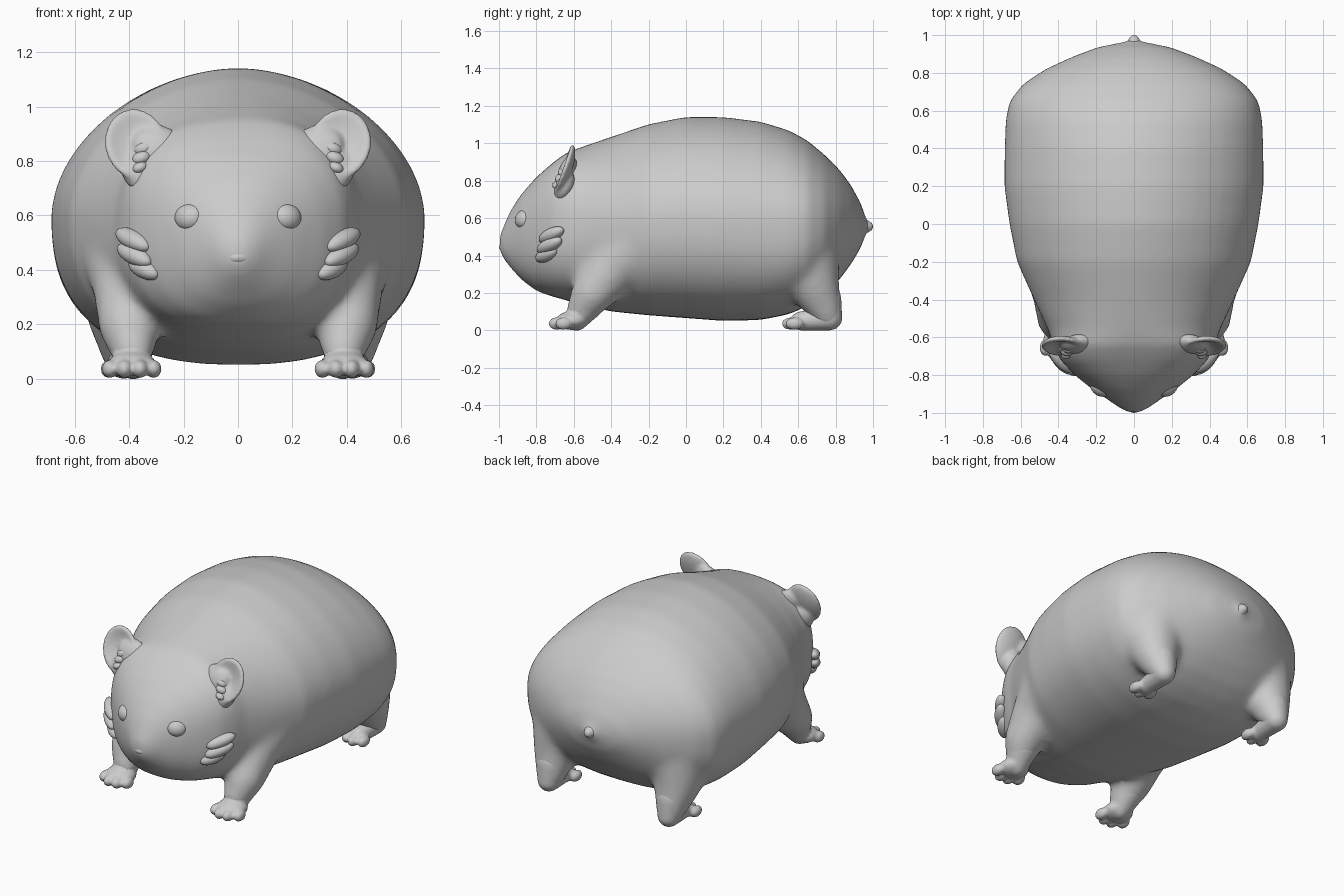
import bpy, bmesh, math
from mathutils import Matrix, Vector, Euler

if "Cube" in bpy.data.objects:
    bpy.data.objects.remove(bpy.data.objects["Cube"])


def ball(bm, c, r, rot=(0, 0, 0), seg=24):
    m = Matrix.LocRotScale(Vector(c), Euler(rot), Vector(r))
    return bmesh.ops.create_uvsphere(bm, u_segments=seg, v_segments=seg // 2, radius=1, matrix=m)["verts"]


def limb(bm, pts):
    # chain of tapered capsules; each point is x, y, z, radius
    for a, b in zip(pts, pts[1:]):
        t = bmesh.new()
        ball(t, a[:3], [a[3]] * 3)
        ball(t, b[:3], [b[3]] * 3)
        cloud = [v.co.copy() for v in t.verts]
        t.clear()
        for co in cloud:
            t.verts.new(co)
        bmesh.ops.convex_hull(t, input=t.verts[:])
        bmesh.ops.delete(t, geom=[v for v in t.verts if not v.link_faces], context="VERTS")
        bmesh.ops.recalc_face_normals(t, faces=t.faces[:])
        me = bpy.data.meshes.new("tmp")
        t.to_mesh(me)
        bm.from_mesh(me)
        t.free()
        bpy.data.meshes.remove(me)


def finish(name, bm, voxel=0, soften=0):
    me = bpy.data.meshes.new(name)
    for f in bm.faces:
        f.smooth = True
    bm.to_mesh(me)
    bm.free()
    ob = bpy.data.objects.new(name, me)
    bpy.context.collection.objects.link(ob)
    if voxel:
        # fuse overlapping volumes and soften the joints
        rem = ob.modifiers.new("merge", "REMESH")
        rem.mode = "VOXEL"
        rem.voxel_size = voxel
        rem.use_smooth_shade = True
        sm = ob.modifiers.new("soften", "SMOOTH")
        sm.factor = .5
        sm.iterations = soften
    return ob


# torso and head sections: y, half width, bottom z, top z, upper and lower squareness
SECT = [(-1.0, .03, .42, .50, 2, 2), (-.98, .07, .385, .55, 2, 2), (-.94, .125, .335, .64, 2.2, 2.2),
        (-.88, .215, .27, .73, 2.3, 2.3), (-.8, .315, .21, .82, 2.5, 2.5),
        (-.72, .39, .182, .89, 2.7, 2.6), (-.64, .43, .16, .95, 2.6, 2.5),
        (-.56, .455, .135, .98, 2.2, 2.4), (-.4, .53, .10, 1.035, 1.95, 2.4),
        (-.2, .62, .08, 1.103, 1.88, 2.4), (0, .66, .065, 1.142, 1.85, 2.4),
        (.2, .687, .05, 1.141, 1.85, 2.4), (.4, .685, .055, 1.116, 1.87, 2.5),
        (.55, .68, .085, 1.07, 1.9, 2.6), (.65, .66, .13, 1.015, 1.95, 2.6),
        (.74, .59, .19, .94, 2, 2.5), (.82, .47, .27, .86, 2, 2.3), (.88, .34, .35, .78, 2, 2.1),
        (.935, .2, .44, .68, 2, 2), (.962, .07, .52, .6, 2, 2)]
N = 48
bm = bmesh.new()
rings = []
for y, w, lo, hi, up, low in SECT:
    ring = []
    for i in range(N):
        a = 2 * math.pi * i / N
        c, s = math.cos(a), math.sin(a)
        p = up if s > 0 else low
        x = w * math.copysign(abs(c) ** (2 / p), c)
        z = (lo + hi) / 2 + (hi - lo) / 2 * math.copysign(abs(s) ** (2 / p), s)
        ring.append(bm.verts.new((x, y, z)))
    rings.append(ring)
for r, q in zip(rings, rings[1:]):
    for i in range(N):
        bm.faces.new((r[i], r[(i + 1) % N], q[(i + 1) % N], q[i]))
bm.faces.new(rings[0])
bm.faces.new(rings[-1])
bmesh.ops.recalc_face_normals(bm, faces=bm.faces[:])
for s in (-1, 1):
    # upper legs, blended softly into the torso
    limb(bm, [(s * .385, -.57, .09, .075), (s * .4, -.5, .2, .115),
              (s * .375, -.38, .35, .16), (s * .37, -.2, .5, .22)])
    limb(bm, [(s * .42, .76, .08, .078), (s * .42, .68, .25, .14), (s * .39, .6, .45, .22)])
limb(bm, [(0, .85, .555, .11), (0, .965, .555, .03)])
finish("body", bm, .018, 22)

# muzzle
bm = bmesh.new()
ball(bm, (0, -.965, .445), (.05, .036, .028))
for s in (-1, 1):
    ball(bm, (s * .035, -.945, .42), (.045, .035, .026))
finish("muzzle", bm, .008, 5)

# tail
bm = bmesh.new()
limb(bm, [(0, .92, .555, .055), (0, .973, .555, .027)])
finish("tail", bm)

for s, side in ((-1, "left"), (1, "right")):
    # front paw with four toes
    bm = bmesh.new()
    limb(bm, [(s * .385, -.585, .06, .062), (s * .395, -.52, .16, .095)])
    ball(bm, (s * .39, -.61, .052), (.09, .085, .05))
    for x, y in ((.31, -.66), (.36, -.69), (.417, -.69), (.47, -.655)):
        ball(bm, (s * x, y, .036), (.03, .045, .034))
    finish(side + "_front_paw", bm, .01, 3)

    # hind foot
    bm = bmesh.new()
    limb(bm, [(s * .42, .61, .05, .05), (s * .42, .77, .066, .066), (s * .42, .735, .17, .095)])
    for x, y in ((.365, .58), (.42, .56), (.475, .58)):
        ball(bm, (s * x, y, .036), (.03, .05, .034))
    finish(side + "_hind_foot", bm, .01, 5)

    # cupped ear with a filled root
    bm = bmesh.new()
    ball(bm, (0, 0, 0), (1, 1, 1), (math.pi / 2, 0, 0), 40)
    place = Matrix.LocRotScale(Vector((s * .375, -.645, .86)), Euler((-.35, s * .2, s * -.05)),
                               Vector((.115, .03, .14)))
    for v in bm.verts:
        r2 = v.co.x ** 2 + v.co.z ** 2
        if v.co.y < 0:
            v.co.y += 1.1 * max(0, 1 - r2 / .75)
        v.co.y -= .4 * r2 - .2
    bm.transform(place)
    ball(bm, (s * .29, -.635, .85), (.1, .045, .085), (-.4, s * -.3, 0))
    ball(bm, (s * .355, -.65, .77), (.075, .05, .085), (-.4, s * .2, 0))
    finish(side + "_ear", bm, .009, 8)

    # ear tufts
    bm = bmesh.new()
    for x, y, z, r in ((.347, -.655, .845, .036), (.355, -.67, .81, .036), (.36, -.685, .775, .03)):
        ball(bm, (s * x, y, z), (r, .03, r * .7), (0, s * .4, 0))
    finish(side + "_ear_tufts", bm)

    # cheek tufts
    bm = bmesh.new()
    for x, y, z, l in ((.385, -.72, .51, .09), (.38, -.73, .455, .09), (.345, -.745, .405, .078)):
        ball(bm, (s * x, y, z), (.04, l, .036), (.35, 0, s * -.75))
    finish(side + "_cheek_tufts", bm)

    # eye
    bm = bmesh.new()
    ball(bm, (s * .177, -.864, .594), (.06, .045, .052), (-.45, 0, s * .6))
    finish(side + "_eye", bm)
